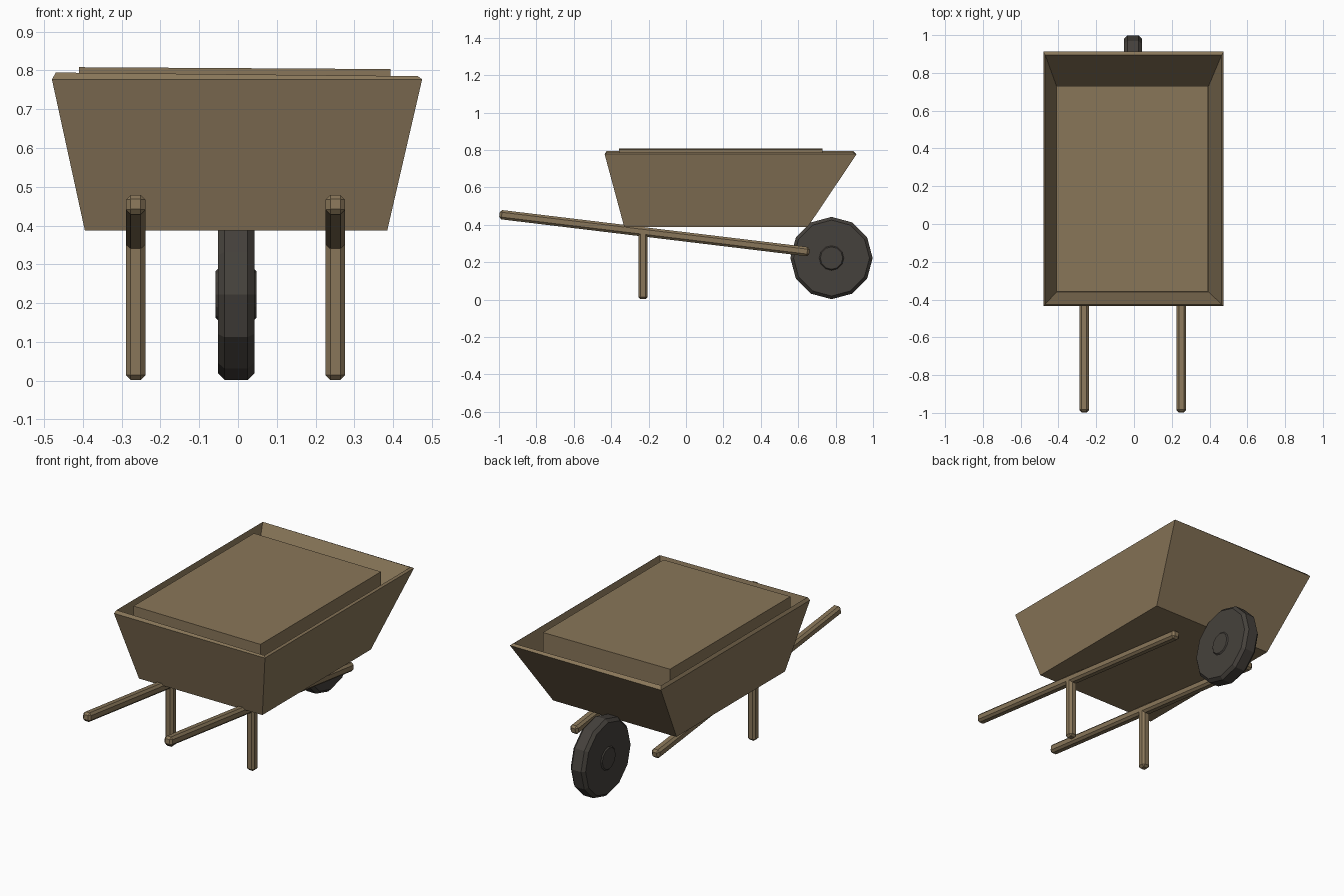
import bpy, bmesh, math
from mathutils import Vector

if "Cube" in bpy.data.objects:
    bpy.data.objects.remove(bpy.data.objects["Cube"])


def material(name, rgb):
    m = bpy.data.materials.new(name)
    m.diffuse_color = (*rgb, 1)
    m.use_nodes = True
    m.node_tree.nodes["Principled BSDF"].inputs["Base Color"].default_value = m.diffuse_color
    return m


wood = material("weathered brown wood", (0.25, 0.182, 0.1))
rubber = material("dark wheel", (0.06, 0.053, 0.045))


def loft(name, rings, mat):
    """Skin a list of equal-length point rings and cap both ends."""
    bm = bmesh.new()
    vs = [[bm.verts.new(p) for p in ring] for ring in rings]
    n = len(vs[0])
    for a, b in zip(vs, vs[1:]):
        for i in range(n):
            j = (i + 1) % n
            bm.faces.new((a[i], a[j], b[j], b[i]))
    bm.faces.new(vs[0][::-1])
    bm.faces.new(vs[-1])
    bmesh.ops.recalc_face_normals(bm, faces=bm.faces)
    me = bpy.data.meshes.new(name)
    bm.to_mesh(me)
    bm.free()
    me.materials.append(mat)
    ob = bpy.data.objects.new(name, me)
    bpy.context.collection.objects.link(ob)
    return ob


def rect(x0, x1, y0, y1, z, tilt=0.0):
    return [(x, y, z - tilt * x) for x, y in ((x0, y0), (x1, y0), (x1, y1), (x0, y1))]


def bar(name, start, end, size):
    """Chamfered square bar between two points in a plane of constant x."""
    a, b = Vector(start), Vector(end)
    side = Vector((1, 0, 0)) * size / 2
    up = (b - a).normalized().cross(Vector((1, 0, 0))) * size / 2
    ring = lambda c: [c - side - up, c + side - up, c + side + up, c - side + up]
    ob = loft(name, [ring(a), ring(b)], wood)
    bev = ob.modifiers.new("chamfer", 'BEVEL')
    bev.width = 0.012
    bev.segments = 1
    return ob


# Flared tray: outside up, over the thin rim, and down the inside
loft("tray", [
    rect(-0.395, 0.385, -0.33, 0.65, 0.387),
    rect(-0.48, 0.475, -0.435, 0.912, 0.777),
    rect(-0.47, 0.464, -0.425, 0.895, 0.79, 0.01),
    rect(-0.41, 0.395, -0.36, 0.73, 0.52),
], wood)

# Raised load block standing inside the tray
loft("load", [
    rect(-0.41, 0.393, -0.358, 0.73, 0.52),
    rect(-0.41, 0.393, -0.358, 0.73, 0.806, 0.006),
], wood)

# Handles running under the tray, with a leg hanging from each
for label, x in (("left", -0.264), ("right", 0.251)):
    bar(label + "_handle", (x, -0.997, 0.455), (x, 0.66, 0.255), 0.05)
    bar(label + "_leg", (x, -0.23, 0.002), (x, -0.23, 0.385), 0.05)

# Twelve-sided wheel with chamfered tread and small raised hubs
centre = Vector((-0.005, 0.778, 0.222))
profile = [(-0.053, 0.06), (-0.047, 0.066), (-0.047, 0.203), (-0.03, 0.22),
           (0.03, 0.22), (0.047, 0.203), (0.047, 0.066), (0.053, 0.06)]
angles = [i * math.tau / 12 for i in range(12)]
loft("wheel", [[centre + Vector((x, r * math.cos(t), r * math.sin(t))) for t in angles]
               for x, r in profile], rubber)
